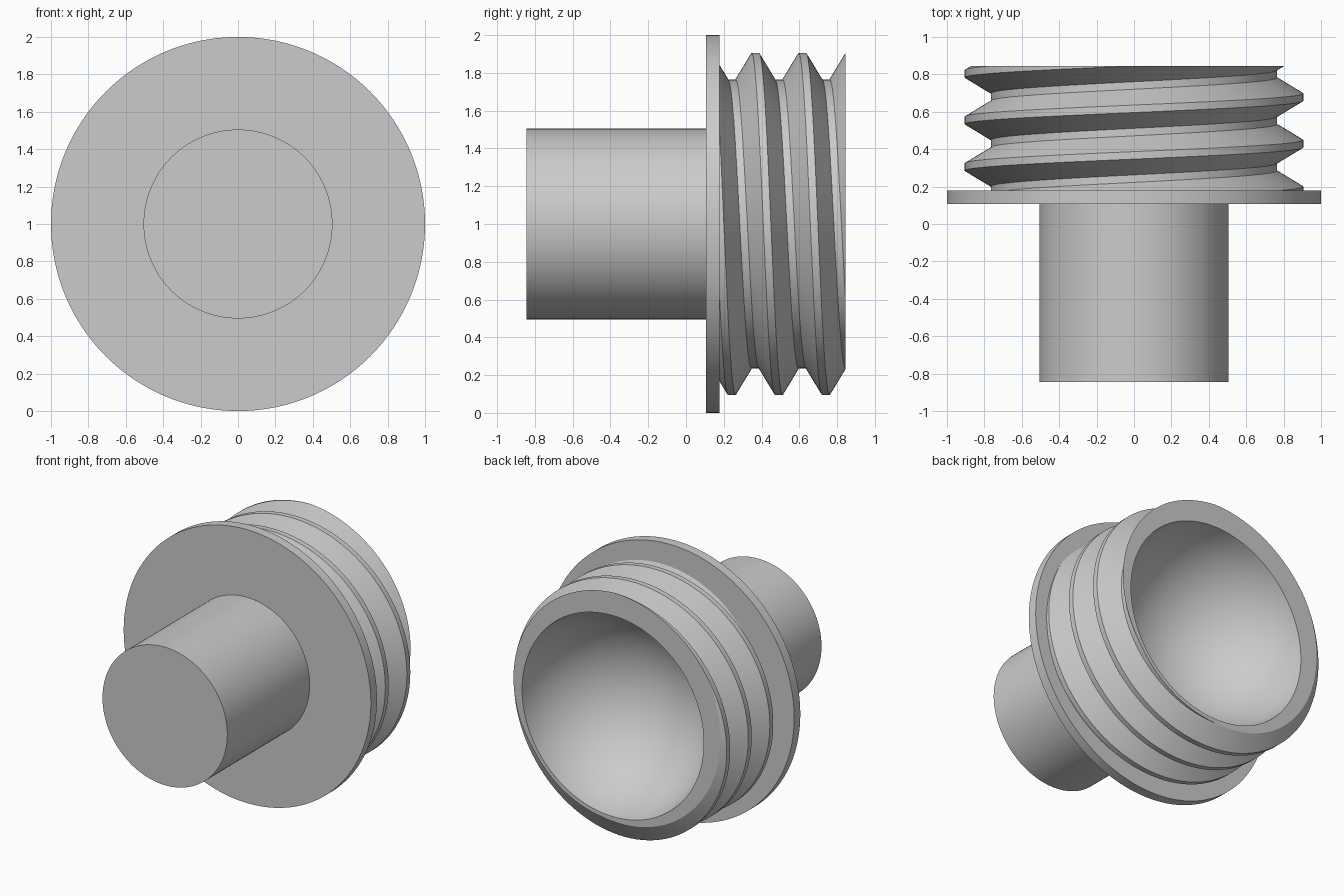
import bpy
import bmesh
import math
from mathutils import Vector

cube = bpy.data.objects.get("Cube")
if cube:
    bpy.data.objects.remove(cube, do_unlink=True)

STEPS = 192
FRONT, FLANGE_FRONT, FLANGE_BACK, BACK = -0.845, 0.107, 0.178, 0.845
SHAFT_R, FLANGE_R, RIM_R, BOWL_DEPTH = 0.505, 1.0, 0.735, 0.65
ROOT_R, CREST_R, PITCH, FLAT = 0.765, 0.905, 0.249, 0.04
CREST_Y = 0.367  # crest centre at the top of the thread

grey = bpy.data.materials.new("plain grey")
grey.use_nodes = True
colour = (0.6, 0.6, 0.6, 1)
grey.diffuse_color = colour
grey.node_tree.nodes["Principled BSDF"].inputs["Base Color"].default_value = colour


def turned_part(name, profile):
    """Sweep profile(angle) -> [(radius, y)] round the y axis at z = 1."""
    bm = bmesh.new()
    columns = []
    for i in range(STEPS + 1):
        a = 2 * math.pi * i / STEPS
        columns.append([bm.verts.new(Vector((r * math.sin(a), y, 1 + r * math.cos(a))))
                        for r, y in profile(a)])
    for left, right in zip(columns, columns[1:]):
        for j in range(len(left) - 1):
            bm.faces.new((left[j], left[j + 1], right[j + 1], right[j]))
    bmesh.ops.remove_doubles(bm, verts=bm.verts, dist=0.00005)
    mesh = bpy.data.meshes.new(name)
    bm.to_mesh(mesh)
    bm.free()
    mesh.materials.append(grey)
    obj = bpy.data.objects.new(name, mesh)
    bpy.context.collection.objects.link(obj)
    bpy.ops.object.select_all(action="DESELECT")
    obj.select_set(True)
    bpy.context.view_layer.objects.active = obj
    bpy.ops.object.shade_smooth_by_angle(angle=math.radians(30))


def thread_radius(offset):
    """Trapezoid thread section, offset measured from a crest centre."""
    d = abs((offset + PITCH / 2) % PITCH - PITCH / 2)
    t = (d - FLAT / 2) / (PITCH / 2 - FLAT)
    return CREST_R + (ROOT_R - CREST_R) * min(max(t, 0), 1)


def socket_profile(angle):
    # Helical thread, trimmed at the flange and at the open end
    start = CREST_Y + PITCH * angle / (2 * math.pi)
    points = []
    for turn in range(-3, 4):
        for edge in (-FLAT / 2, FLAT / 2, PITCH / 2 - FLAT / 2, PITCH / 2 + FLAT / 2):
            y = min(max(start + turn * PITCH + edge, FLANGE_BACK), BACK)
            points.append((thread_radius(y - start), y))
    # Spherical bowl behind the open end
    radius = (RIM_R ** 2 + BOWL_DEPTH ** 2) / (2 * BOWL_DEPTH)
    centre = BACK - BOWL_DEPTH + radius
    for k in range(33):
        b = math.asin(RIM_R / radius) * (1 - k / 32)
        points.append((radius * math.sin(b), centre - radius * math.cos(b)))
    return points


def flange_profile(angle):
    # Open ring that meets the shaft in front and the thread behind
    return [(SHAFT_R, FLANGE_FRONT), (FLANGE_R, FLANGE_FRONT), (FLANGE_R, FLANGE_BACK),
            (thread_radius(FLANGE_BACK - CREST_Y - PITCH * angle / (2 * math.pi)), FLANGE_BACK)]


turned_part("shaft", lambda a: [(0, FRONT), (SHAFT_R, FRONT), (SHAFT_R, FLANGE_FRONT)])
turned_part("flange", flange_profile)
turned_part("threaded_socket", socket_profile)
